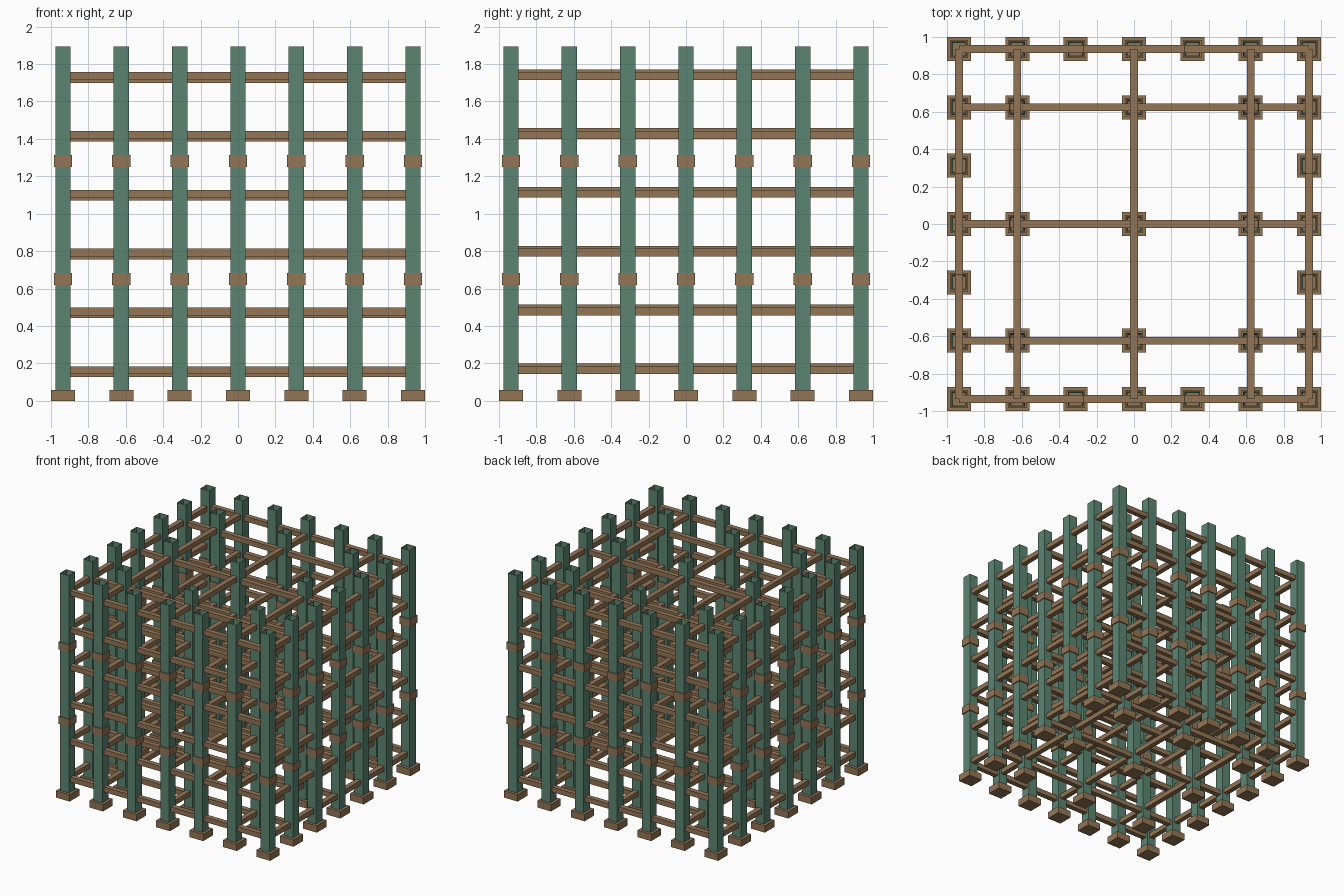
import bpy
import bmesh
from mathutils import Matrix

if "Cube" in bpy.data.objects:
    bpy.data.objects.remove(bpy.data.objects["Cube"])

GRID = 0.312          # spacing between post rows
EDGE = 3 * GRID       # outermost row
POST_W, WALL, POST_TOP = 0.082, 0.013, 1.893
BASE_W, BASE_H = 0.128, 0.058
COLLAR_W, COLLAR_H = 0.098, 0.064
BEAM = 0.042
LEVELS = [0.163 + 0.3145 * i for i in range(6)]


def material(name, rgb):
    m = bpy.data.materials.new(name)
    m.diffuse_color = (*rgb, 1)
    m.use_nodes = True
    m.node_tree.nodes["Principled BSDF"].inputs["Base Color"].default_value = m.diffuse_color
    return m


green = material("painted_green", (0.107, 0.235, 0.171))
brown = material("wood_brown", (0.296, 0.181, 0.093))


def box(bm, size, centre):
    m = Matrix.Translation(centre) @ Matrix.Diagonal((*size, 1))
    bmesh.ops.create_cube(bm, size=1, matrix=m)


def to_mesh(bm, name, mat):
    me = bpy.data.meshes.new(name)
    bm.to_mesh(me)
    bm.free()
    me.materials.append(mat)
    return me


def box_mesh(name, size, mat):
    bm = bmesh.new()
    box(bm, size, (0, 0, 0))
    return to_mesh(bm, name, mat)


def place(name, me, loc):
    ob = bpy.data.objects.new(name, me)
    ob.location = loc
    bpy.context.collection.objects.link(ob)


# Hollow post: inset the top face and sink it down to the base
bm = bmesh.new()
z0 = BASE_H - 0.01
box(bm, (POST_W, POST_W, POST_TOP - z0), (0, 0, (POST_TOP + z0) / 2))
top = max(bm.faces, key=lambda f: f.calc_center_median().z)
bmesh.ops.inset_region(bm, faces=[top], thickness=WALL)
for v in top.verts:
    v.co.z = z0 + 0.002
post = to_mesh(bm, "post", green)

base = box_mesh("base", (BASE_W, BASE_W, BASE_H), brown)

# Collar: square band wrapped round the post
bm = bmesh.new()
t = (COLLAR_W - POST_W) / 2 + 0.004
off = (COLLAR_W - t) / 2
for s in (-1, 1):
    box(bm, (COLLAR_W, t, COLLAR_H), (0, s * off, 0))
    box(bm, (t, COLLAR_W - 2 * t, COLLAR_H), (s * off, 0, 0))
collar = to_mesh(bm, "collar", brown)

# Posts: every grid point on the rim, every main crossing inside
for i in range(-3, 4):
    for j in range(-3, 4):
        rim = abs(i) == 3 or abs(j) == 3
        if not rim and (abs(i) == 1 or abs(j) == 1):
            continue
        x, y = i * GRID, j * GRID
        place("post", post, (x, y, 0))
        place("base", base, (x, y, BASE_H / 2))
        for z in (0.652, 1.281):
            place("collar", collar, (x, y, z))

# Beams: rim beams share one height, inner ones cross over and under
beam_x = box_mesh("beam_x", (2 * EDGE, BEAM, BEAM), brown)
beam_y = box_mesh("beam_y", (BEAM, 2 * EDGE, BEAM), brown)
for z in LEVELS:
    for k in (-3, -2, 0, 2, 3):
        shift = 0 if abs(k) == 3 else 0.015
        place("cross_beam", beam_x, (0, k * GRID, z - shift))
        place("long_beam", beam_y, (k * GRID, 0, z + shift))
